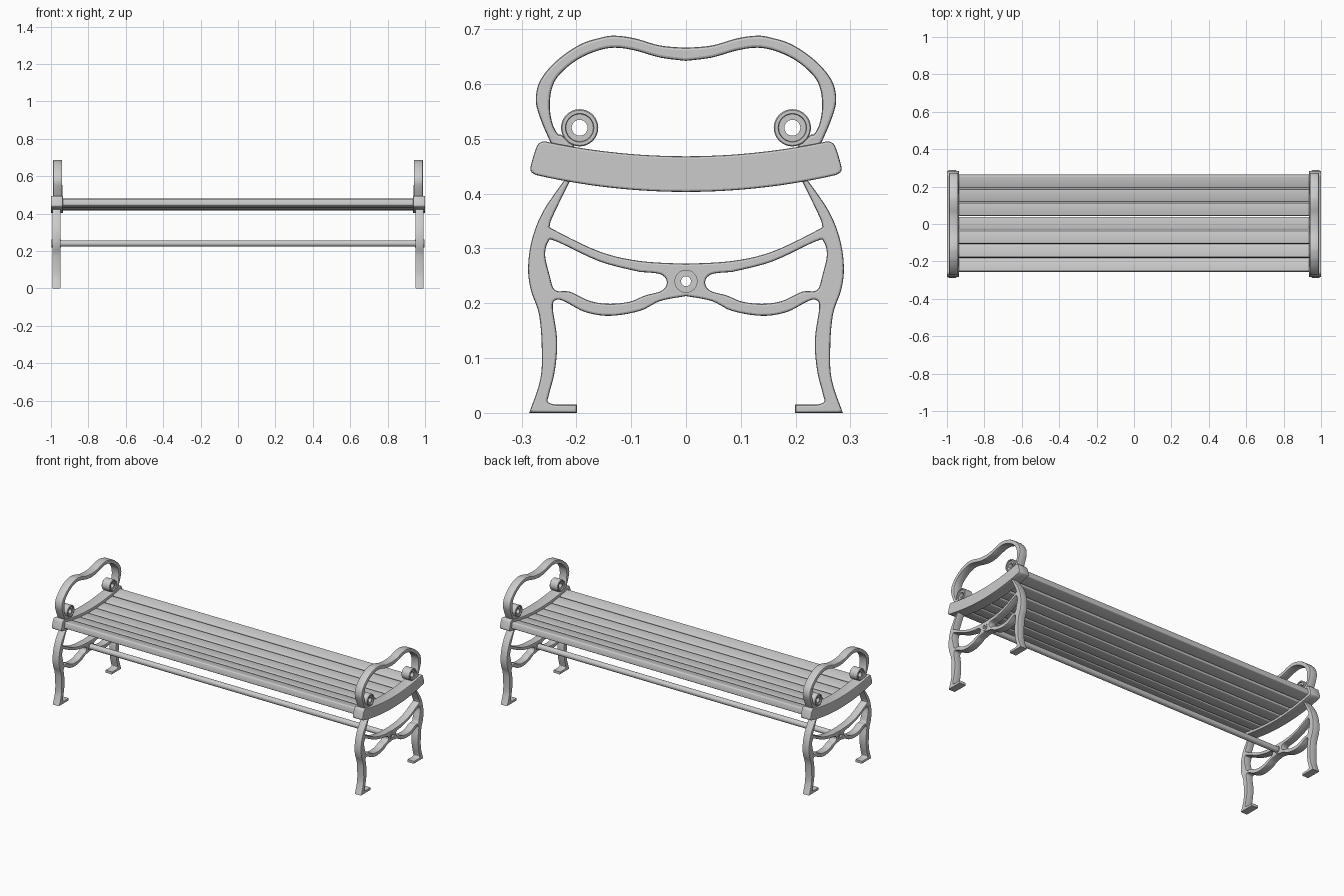
import bpy, bmesh, math
from mathutils import Matrix, Vector

cube = bpy.data.objects.get("Cube")
if cube:
    bpy.data.objects.remove(cube, do_unlink=True)

iron = bpy.data.materials.new("plain_grey")
iron.use_nodes = True
grey = (0.6, 0.6, 0.6, 1)
iron.diffuse_color = grey
iron.node_tree.nodes["Principled BSDF"].inputs["Base Color"].default_value = grey

CENTRES = Matrix(((0, 0, 1, 0), (1, 0, 0, 0), (0, 1, 0, 0), (0, 0, 0, 1)))


def smooth(points, steps=5):
    """Flowing line through points given in thousandths."""
    p = [Vector(q) / 1000 for q in points]
    p = [p[0]] + p + [p[-1]]
    line = []
    for a, b, c, d in zip(p, p[1:], p[2:], p[3:]):
        for i in range(steps):
            t = i / steps
            line.append(b + (c - a) * t / 2 + (a * 2 - b * 5 + c * 4 - d) * t * t / 2
                        + (b * 3 - a - c * 3 + d) * t ** 3 / 2)
    return line + [p[-1]]


def straight(points):
    return [Vector(q) / 1000 for q in points]


def flip(line):
    return [Vector((-p.x, p.y)) for p in reversed(line)]


def both_sides(half):
    """Close a half outline across the middle, without doubled points."""
    loop = []
    for p in half + flip(half):
        if not loop or (p - loop[-1]).length > 1e-5:
            loop.append(p)
    if (loop[0] - loop[-1]).length < 1e-5:
        loop.pop()
    return loop


def add_object(name, mesh, mirrored=True):
    obj = bpy.data.objects.new(name, mesh)
    bpy.context.collection.objects.link(obj)
    mesh.materials.clear()
    mesh.materials.append(iron)
    if mirrored:
        obj.modifiers.new("other_end", "MIRROR").use_axis[0] = True
    bpy.ops.object.select_all(action="DESELECT")
    obj.select_set(True)
    bpy.context.view_layer.objects.active = obj
    bpy.ops.object.shade_smooth_by_angle(angle=math.radians(35))
    return obj


def casting(name, loops, x_in, x_out, edge):
    """Filled side outline, with holes, given thickness and rounded edges."""
    curve = bpy.data.curves.new(name, "CURVE")
    curve.dimensions = "2D"
    curve.fill_mode = "BOTH"
    curve.extrude = (x_out - x_in) / 2 - edge
    curve.bevel_depth = edge
    curve.offset = -edge
    curve.bevel_resolution = 1
    for loop in loops:
        spline = curve.splines.new("POLY")
        spline.points.add(len(loop) - 1)
        spline.use_cyclic_u = True
        for point, p in zip(spline.points, loop):
            point.co = (p.x, p.y, 0, 1)
    helper = bpy.data.objects.new(name + "_outline", curve)
    bpy.context.collection.objects.link(helper)
    graph = bpy.context.evaluated_depsgraph_get()
    mesh = bpy.data.meshes.new_from_object(helper.evaluated_get(graph))
    bpy.data.objects.remove(helper, do_unlink=True)
    mesh.transform(Matrix.Translation(((x_in + x_out) / 2, 0, 0)) @ CENTRES)
    return add_object(name, mesh)


def turned(name, profile, y, z, mirrored=True, sides=32):
    """Closed (x, radius) profile turned about an axis along x."""
    bm = bmesh.new()
    rings = []
    for i in range(sides):
        a = math.tau * i / sides
        rings.append([bm.verts.new((x, y + r * math.cos(a), z + r * math.sin(a)))
                      for x, r in profile])
    n = len(profile)
    for i in range(sides):
        a, b = rings[i], rings[(i + 1) % sides]
        for j in range(n):
            k = (j + 1) % n
            bm.faces.new((a[j], a[k], b[k], b[j]))
    bmesh.ops.recalc_face_normals(bm, faces=bm.faces)
    mesh = bpy.data.meshes.new(name)
    bm.to_mesh(mesh)
    bm.free()
    return add_object(name, mesh, mirrored)


# Leg frame: legs, feet and the two curved braces in one casting
inner_leg = smooth([(0, 213), (47, 204), (84, 186), (139, 177), (184, 184), (221, 203),
                    (237, 206), (243, 192), (235, 133), (239, 78), (250, 33), (252, 20),
                    (239, 15)])
foot = straight([(199, 15), (199, 0)])
outer_leg = smooth([(286, 0), (266, 60), (263, 115), (268, 179), (283, 224), (288, 265),
                    (281, 316), (261, 367), (222, 424), (212, 435)])
upper_gap = smooth([(0, 272), (84, 277), (157, 294), (239, 333), (248, 343), (239, 367),
                    (211, 424)]) + straight([(0, 411)])
side_gap = smooth([(84, 257), (157, 276), (237, 313), (251, 312), (257, 288), (249, 252),
                   (239, 224), (212, 221), (175, 204), (139, 199), (102, 203), (75, 214),
                   (44, 223), (35, 239), (47, 253), (84, 257)])[:-1]
casting("leg_frame", [both_sides(inner_leg + foot + outer_leg), both_sides(upper_gap),
                      side_gap, flip(side_gap),
                      [Vector((math.cos(a), math.sin(a))) * 0.01 + Vector((0, 0.24))
                       for a in (math.tau * i / 24 for i in range(24))]],
        0.949, 0.993, 0.004)

# Seat end beam: bowed bar with rounded ends
def bowed(base):
    return [Vector((y, base + 0.41 * y * y)) for y in (0.25 * i / 12 for i in range(13))]


beam_end = smooth([(274, 434), (283, 441), (282, 455), (272, 486), (264, 494), (255, 495)])
casting("seat_end_beam", [both_sides(bowed(0.403) + beam_end + bowed(0.468)[::-1])],
        0.936, 1.0, 0.004)

# Armrest loop
arm_outer = smooth([(240, 480), (247, 493), (265, 535), (274, 571), (265, 608), (234, 644),
                    (193, 672), (157, 684), (130, 688), (93, 683), (47, 670), (0, 666)])
arm_inner = smooth([(0, 642), (47, 648), (93, 661), (131, 666), (166, 659), (203, 641),
                    (234, 613), (246, 586), (248, 553), (243, 526), (234, 509), (226, 506),
                    (205, 488), (205, 478)])
casting("armrest", [arm_outer + flip(arm_outer)[1:] + flip(arm_inner) + arm_inner[1:]],
        0.94, 0.988, 0.005)

# Scrolls with a stepped face at the foot of each armrest
a, b, step = 0.938, 0.99, 0.006
scroll = [(a, 0.026), (a, 0.032), (a + 0.002, 0.034), (b - 0.002, 0.034), (b, 0.032),
          (b, 0.026), (b - step, 0.025), (b - step, 0.0145), (a + step, 0.0145),
          (a + step, 0.025)]
for side, name in ((-1, "front_scroll"), (1, "back_scroll")):
    turned(name, scroll, side * 0.194, 0.52)

# Hub and hollow stretcher rod
turned("rod_hub", [(0.946, 0.009), (0.946, 0.021), (0.996, 0.021), (0.996, 0.009)], 0, 0.24)
turned("stretcher_rod", [(-0.96, 0.009), (-0.96, 0.016), (0.96, 0.016), (0.96, 0.009)],
       0, 0.24, mirrored=False)

# Seven seat slats following the bow of the beams
for i in range(7):
    y = (i - 3) * 0.0748 + 0.004
    bm = bmesh.new()
    bmesh.ops.create_cube(bm, size=1)
    bmesh.ops.scale(bm, vec=(1.89, 0.069, 0.036), verts=bm.verts)
    long_edges = [e for e in bm.edges
                  if abs(e.verts[0].co.x - e.verts[1].co.x) > 1]
    bmesh.ops.bevel(bm, geom=long_edges, offset=0.006, segments=3, profile=0.5,
                    affect="EDGES")
    mesh = bpy.data.meshes.new("seat_slat")
    bm.to_mesh(mesh)
    bm.free()
    tilt = Matrix.Rotation(math.atan(0.9 * y), 4, "X")
    mesh.transform(Matrix.Translation((0, y, 0.434 + 0.45 * y * y)) @ tilt)
    add_object("seat_slat_%d" % (i + 1), mesh, mirrored=False)
